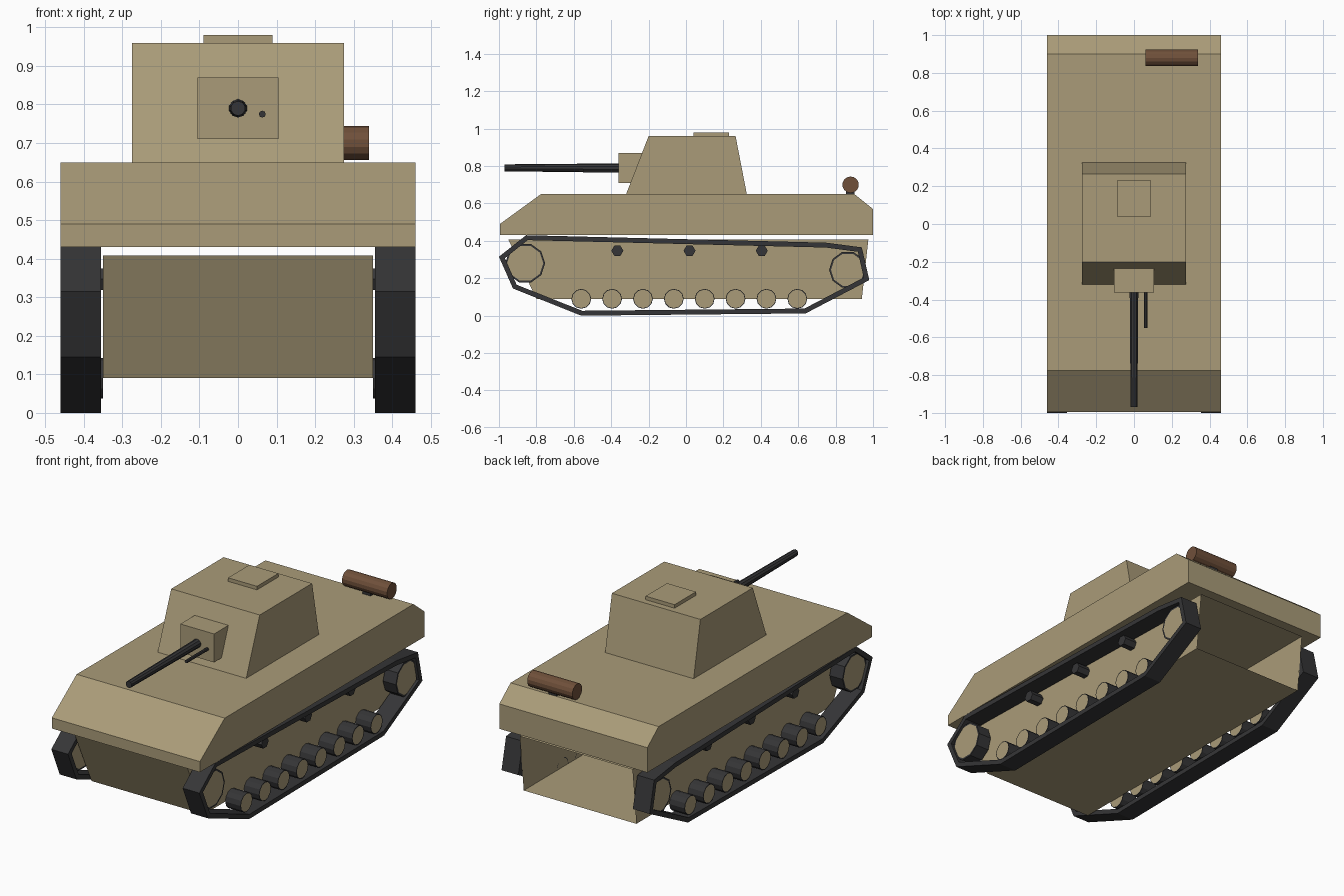
import bpy, bmesh, math
from mathutils import Vector, Matrix

if "Cube" in bpy.data.objects:
    bpy.data.objects.remove(bpy.data.objects["Cube"])


def material(name, rgb):
    m = bpy.data.materials.new(name)
    m.diffuse_color = (*rgb, 1)
    m.use_nodes = True
    m.node_tree.nodes["Principled BSDF"].inputs["Base Color"].default_value = m.diffuse_color
    return m


TAN = material("sand_tan", (0.40, 0.33, 0.19))
DARK = material("dark_steel", (0.036, 0.036, 0.038))
BROWN = material("rust_brown", (0.16, 0.08, 0.042))


def finish(name, bm, mats, mirror=False):
    bmesh.ops.recalc_face_normals(bm, faces=bm.faces)
    me = bpy.data.meshes.new(name)
    bm.to_mesh(me)
    bm.free()
    for m in mats:
        me.materials.append(m)
    ob = bpy.data.objects.new(name, me)
    bpy.context.collection.objects.link(ob)
    if mirror:
        ob.modifiers.new("other_side", 'MIRROR').use_axis = (True, False, False)
    return ob


def prism(name, pts, x0, x1, mat, open_edge=None):
    """Extrude a (y, z) profile along x; open_edge leaves one side face out."""
    bm = bmesh.new()
    a = [bm.verts.new((x0, y, z)) for y, z in pts]
    b = [bm.verts.new((x1, y, z)) for y, z in pts]
    bm.faces.new(a)
    bm.faces.new(b[::-1])
    n = len(pts)
    for i in range(n):
        if i != open_edge:
            j = (i + 1) % n
            bm.faces.new((a[i], a[j], b[j], b[i]))
    return finish(name, bm, [mat])


def box(name, x0, x1, y0, y1, z0, z1, mat):
    return prism(name, [(y0, z0), (y1, z0), (y1, z1), (y0, z1)], x0, x1, mat)


def rod(name, p0, p1, r0, r1, sides, mat):
    """Cylinder or cone between two points."""
    p0, p1 = Vector(p0), Vector(p1)
    d = p1 - p0
    bm = bmesh.new()
    rot = d.to_track_quat('Z', 'Y').to_matrix().to_4x4()
    bmesh.ops.create_cone(bm, cap_ends=True, segments=sides, radius1=r0, radius2=r1,
                          depth=d.length, matrix=Matrix.Translation((p0 + p1) / 2) @ rot)
    return finish(name, bm, [mat])


def wheel(name, y, z, r, sides, x0, x1, rim, caps=True):
    """Dark wheel along x with tan discs on its ends, mirrored to both sides."""
    bm = bmesh.new()
    m = Matrix.Translation(((x0 + x1) / 2, y, z)) @ Matrix.Rotation(math.pi / 2, 4, 'Y')
    bmesh.ops.create_cone(bm, cap_ends=True, segments=sides, radius1=r, radius2=r,
                          depth=x1 - x0, matrix=m)
    if caps:
        bm.normal_update()
        ends = [f for f in bm.faces if abs(f.normal.x) > 0.9]
        bmesh.ops.inset_individual(bm, faces=ends, thickness=rim)
        for f in ends:
            f.material_index = 1
    return finish(name, bm, [DARK, TAN], mirror=True)


def track(name, outer, t, x0, x1):
    """Closed band: outer (y, z) loop with an inward mitred offset."""
    P = [Vector(p) for p in outer]
    n = len(P)
    inner = []
    for i in range(n):
        d0 = (P[i] - P[i - 1]).normalized()
        d1 = (P[(i + 1) % n] - P[i]).normalized()
        n0, n1 = Vector((-d0.y, d0.x)), Vector((-d1.y, d1.x))
        inner.append(P[i] + (n0 + n1) * t / (1 + n0.dot(n1)))
    bm = bmesh.new()
    rings = [[bm.verts.new((x, p.x, p.y)) for p in loop]
             for x, loop in ((x0, P), (x1, P), (x1, inner), (x0, inner))]
    for k in range(4):
        a, b = rings[k], rings[(k + 1) % 4]
        for i in range(n):
            j = (i + 1) % n
            bm.faces.new((a[i], a[j], b[j], b[i]))
    return finish(name, bm, [DARK], mirror=True)


# Hull: sloped upper body, and lower tub left open at the rear
prism("upper_hull", [(-0.995, 0.43), (1.0, 0.43), (1.0, 0.57), (0.90, 0.65),
                     (-0.775, 0.65), (-0.995, 0.49)], -0.46, 0.46, TAN)
prism("lower_hull", [(-0.80, 0.09), (0.94, 0.09), (0.975, 0.408), (-0.95, 0.408)],
      -0.35, 0.35, TAN, open_edge=1)

# Turret, hatch and gun mount
prism("turret", [(-0.32, 0.65), (0.325, 0.65), (0.265, 0.96), (-0.20, 0.96)],
      -0.275, 0.275, TAN)
box("turret_hatch", -0.09, 0.09, 0.04, 0.23, 0.955, 0.98, TAN)
box("gun_mantlet", -0.105, 0.105, -0.362, -0.21, 0.71, 0.87, TAN)

# Guns
rod("main_gun", (0, -0.35, 0.79), (0, -0.97, 0.79), 0.024, 0.019, 10, DARK)
rod("coaxial_gun", (0.063, -0.35, 0.775), (0.063, -0.55, 0.775), 0.009, 0.009, 8, DARK)

# Exhaust drum on its bracket
rod("exhaust_drum", (0.06, 0.88, 0.70), (0.34, 0.88, 0.70), 0.044, 0.044, 14, BROWN)
box("exhaust_bracket", 0.175, 0.225, 0.855, 0.90, 0.645, 0.68, DARK)

# Running gear
track("track", [(-0.56, 0.0), (0.64, 0.012), (0.98, 0.19), (0.94, 0.365),
                (0.75, 0.39), (-0.855, 0.43), (-1.0, 0.315), (-0.925, 0.145)],
      0.026, 0.356, 0.46)
wheel("drive_sprocket", -0.86, 0.28, 0.107, 10, 0.365, 0.445, 0.01)
wheel("rear_idler", 0.865, 0.245, 0.1, 10, 0.365, 0.445, 0.01)
for i in range(8):
    wheel(f"road_wheel_{i + 1}", -0.56 + 0.165 * i, 0.09, 0.053, 12, 0.35, 0.445, 0.004)
for i in range(3):
    wheel(f"return_roller_{i + 1}", -0.367 + 0.386 * i, 0.347, 0.032, 6, 0.35, 0.425, 0, caps=False)
